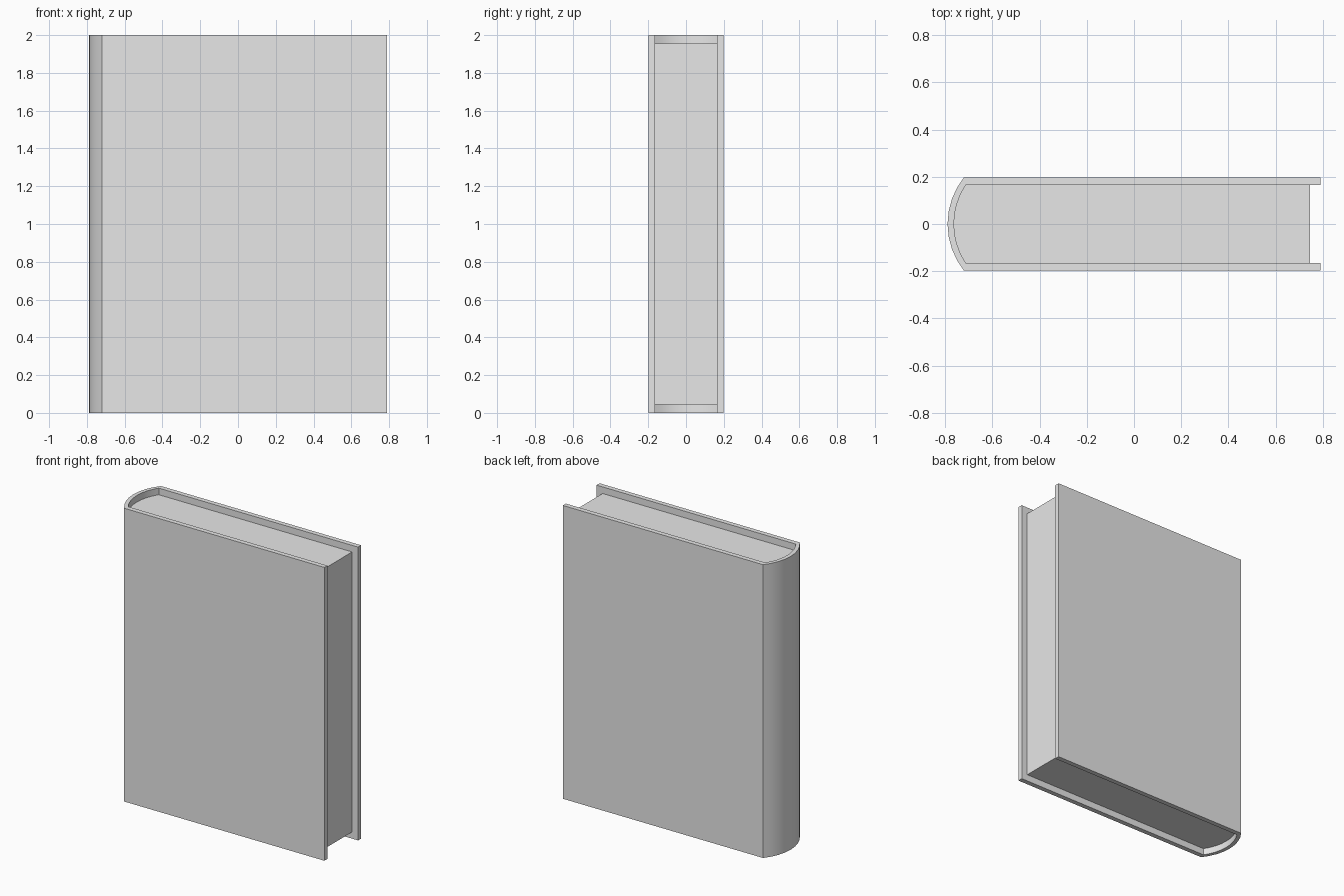
import bpy, bmesh, math

cube = bpy.data.objects.get("Cube")
if cube:
    bpy.data.objects.remove(cube, do_unlink=True)

grey = bpy.data.materials.new("light grey")
grey.use_nodes = True
grey.diffuse_color = (0.8, 0.8, 0.8, 1)
grey.node_tree.nodes["Principled BSDF"].inputs["Base Color"].default_value = (0.8, 0.8, 0.8, 1)

HEIGHT = 2.0
SEGMENTS = 8


def spine_arc(hinge_x, apex_x, half_depth):
    """Shallow arc from the back hinge round the spine to the front hinge."""
    rise = hinge_x - apex_x
    radius = (half_depth ** 2 + rise ** 2) / (2 * rise)
    half_angle = math.asin(half_depth / radius)
    centre = apex_x + radius
    angles = [half_angle * (1 - 2 * i / SEGMENTS) for i in range(SEGMENTS + 1)]
    return [(centre - radius * math.cos(a), radius * math.sin(a)) for a in angles]


def extrude_outline(name, outline, bottom, top):
    """Closed prism from an outline in plan."""
    bm = bmesh.new()
    base = bm.faces.new([bm.verts.new((x, y, bottom)) for x, y in outline])
    result = bmesh.ops.extrude_face_region(bm, geom=[base])
    raised = [v for v in result["geom"] if isinstance(v, bmesh.types.BMVert)]
    bmesh.ops.translate(bm, verts=raised, vec=(0, 0, top - bottom))
    bmesh.ops.recalc_face_normals(bm, faces=bm.faces)
    mesh = bpy.data.meshes.new(name)
    bm.to_mesh(mesh)
    bm.free()
    mesh.materials.append(grey)
    obj = bpy.data.objects.new(name, mesh)
    bpy.context.collection.objects.link(obj)
    bpy.ops.object.select_all(action="DESELECT")
    obj.select_set(True)
    bpy.context.view_layer.objects.active = obj
    bpy.ops.object.shade_smooth_by_angle(angle=math.radians(45))
    # Keep the boards flat where they flow into the rounded spine
    weighted = obj.modifiers.new("flat_boards", "WEIGHTED_NORMAL")
    weighted.keep_sharp = True
    return obj


outer = spine_arc(-0.72, -0.79, 0.198)
inner = spine_arc(-0.713, -0.763, 0.165)

# Cover: two boards and a rounded spine, open at the fore edge
cover_outline = ([(0.79, 0.198)] + outer + [(0.79, -0.198), (0.79, -0.165)]
                 + inner[::-1] + [(0.79, 0.165)])
extrude_outline("cover", cover_outline, 0, HEIGHT)

# Page block: fills the cover, recessed at the top, bottom and fore edge
pages_outline = [(0.745, 0.165)] + inner + [(0.745, -0.165)]
extrude_outline("page_block", pages_outline, 0.045, HEIGHT - 0.045)
